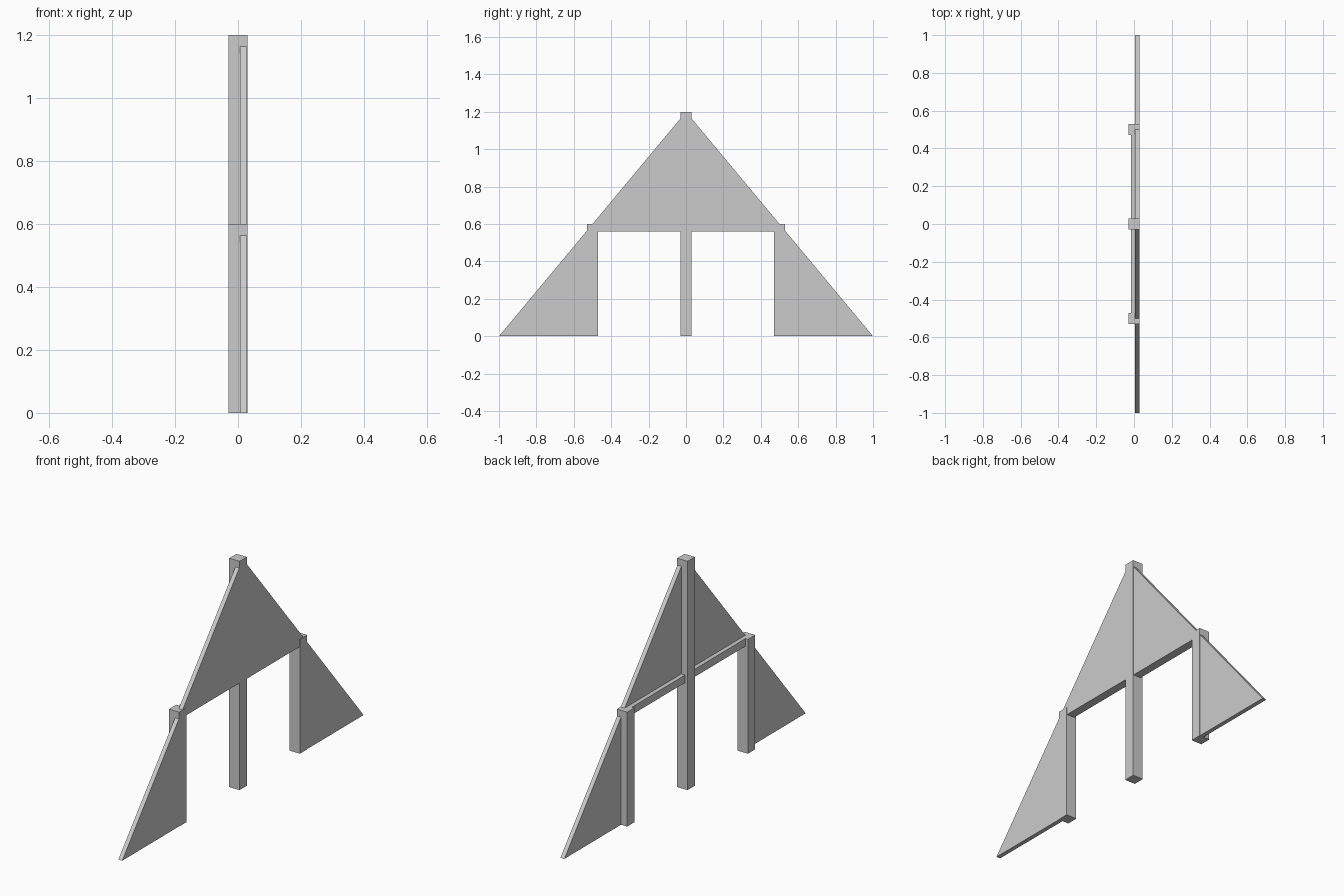
import bpy
import bmesh

default = bpy.data.objects.get("Cube")
if default:
    bpy.data.objects.remove(default, do_unlink=True)

# Single plain grey
GREY = (0.6, 0.6, 0.6, 1.0)
grey = bpy.data.materials.new("light_grey")
grey.use_nodes = True
grey.diffuse_color = GREY
grey.node_tree.nodes["Principled BSDF"].inputs["Base Color"].default_value = GREY


def slab(name, outline, x0, x1):
    """Extrude a (y, z) outline from x0 to x1."""
    bm = bmesh.new()
    face = bm.faces.new([bm.verts.new((x0, y, z)) for y, z in outline])
    extruded = bmesh.ops.extrude_face_region(bm, geom=[face])["geom"]
    verts = [g for g in extruded if isinstance(g, bmesh.types.BMVert)]
    bmesh.ops.translate(bm, verts=verts, vec=(x1 - x0, 0, 0))
    bmesh.ops.recalc_face_normals(bm, faces=bm.faces)
    mesh = bpy.data.meshes.new(name)
    bm.to_mesh(mesh)
    bm.free()
    mesh.materials.append(grey)
    obj = bpy.data.objects.new(name, mesh)
    bpy.context.collection.objects.link(obj)
    return obj


def rect(y0, y1, z0, z1):
    return [(y0, z0), (y1, z0), (y1, z1), (y0, z1)]


HALF = 0.03       # half the post width
HIGH, LOW = 1.2, 0.6
SPAN = 0.5        # post spacing
UNDER = 0.56      # underside of beam and upper panel
PANEL = (0.006, 0.0285)

# Posts
for name, y, top in (("front_post", -SPAN, LOW), ("centre_post", 0, HIGH),
                     ("back_post", SPAN, LOW)):
    slab(name, rect(y - HALF, y + HALF, 0, top), -HALF, HALF)

# Beam tying the posts together behind the panels
slab("cross_beam", rect(-SPAN, SPAN, UNDER, LOW), -0.016, 0.016)

# Sloping panels, mirrored front to back
for side, s in (("front", -1), ("back", 1)):
    slab(side + "_upper_panel",
         [(0, UNDER), (s * (SPAN + HALF), UNDER), (s * SPAN, LOW), (0, HIGH)], *PANEL)
    slab(side + "_lower_panel",
         [(s * SPAN, 0), (s, 0), (s * SPAN, LOW)], *PANEL)
